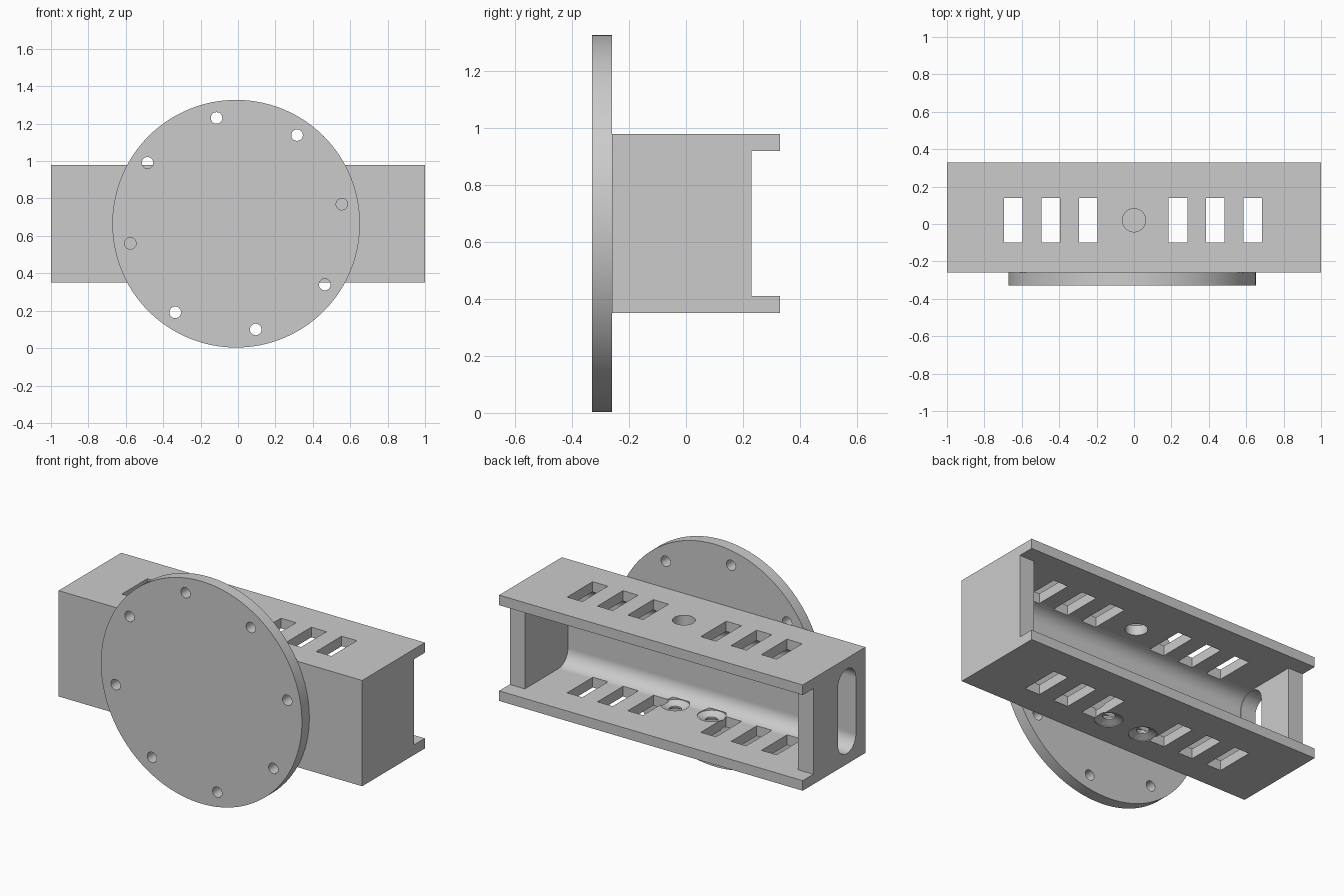
import bpy, bmesh
from math import sin, cos, pi, radians
from mathutils import Vector

if "Cube" in bpy.data.objects:
    bpy.data.objects.remove(bpy.data.objects["Cube"], do_unlink=True)

grey = bpy.data.materials.new("plain grey")
grey.use_nodes = True
grey.diffuse_color = (0.6, 0.6, 0.6, 1)
grey.node_tree.nodes["Principled BSDF"].inputs["Base Color"].default_value = (0.6, 0.6, 0.6, 1)


def arc(cu, cv, r, start, end, n):
    """Points on an arc, angles in degrees."""
    return [(cu + r * cos(radians(start + (end - start) * i / n)),
             cv + r * sin(radians(start + (end - start) * i / n))) for i in range(n + 1)]


def circle(cu, cv, r, n=48):
    return arc(cu, cv, r, 0, 360, n)[:-1]


def rect(u0, u1, v0, v1):
    return [(u0, v0), (u1, v0), (u1, v1), (u0, v1)]


def place(axis, u, v, w):
    return {"x": Vector((w, u, v)), "y": Vector((u, w, v)), "z": Vector((u, v, w))}[axis]


def loft(name, axis, sections):
    """Solid through matching outlines, given as (outline, position along axis)."""
    bm = bmesh.new()
    rings = [[bm.verts.new(place(axis, u, v, w)) for u, v in outline] for outline, w in sections]
    n = len(rings[0])
    for a, b in zip(rings, rings[1:]):
        for i in range(n):
            j = (i + 1) % n
            bm.faces.new((a[i], a[j], b[j], b[i]))
    bm.faces.new(rings[0])
    bm.faces.new(rings[-1])
    bmesh.ops.recalc_face_normals(bm, faces=bm.faces)
    mesh = bpy.data.meshes.new(name)
    bm.to_mesh(mesh)
    bm.free()
    mesh.materials.append(grey)
    obj = bpy.data.objects.new(name, mesh)
    bpy.context.collection.objects.link(obj)
    return obj


def prism(name, axis, outline, lo, hi):
    return loft(name, axis, [(outline, lo), (outline, hi)])


def activate(obj):
    bpy.ops.object.select_all(action="DESELECT")
    obj.select_set(True)
    bpy.context.view_layer.objects.active = obj


def cut(obj, cutter):
    cutter.hide_render = True
    mod = obj.modifiers.new("cut", "BOOLEAN")
    mod.operation, mod.solver, mod.object = "DIFFERENCE", "EXACT", cutter
    activate(obj)
    bpy.ops.object.modifier_apply(modifier=mod.name)
    bpy.data.objects.remove(cutter, do_unlink=True)


def finish(obj):
    activate(obj)
    bpy.ops.object.shade_smooth_by_angle(angle=radians(30))
    obj.modifiers.new("even shading", "WEIGHTED_NORMAL").keep_sharp = True


# Housing: block with side walls set back from the two lips
BOTTOM, TOP, FLOOR, CEILING = 0.35, 0.98, 0.41, 0.92
housing = prism("housing", "x", rect(-0.26, 0.33, BOTTOM, TOP), -1, 1)
cut(housing, prism("rear_step", "x", rect(0.23, 0.5, FLOOR, CEILING), -1.1, 1.1))

# Cavity, open at the back, with rounded front corners
R, WALL = 0.09, -0.175
cavity = ([(0.4, FLOOR), (0.4, CEILING)]
          + arc(WALL + R, CEILING - R, R, 90, 180, 10)
          + arc(WALL + R, FLOOR + R, R, 180, 270, 10))
cut(housing, prism("cavity", "x", cavity, -0.9, 0.9))

# Rounded slot through one end wall
S = 0.085
slot = (arc(-0.085, CEILING - S - 0.003, S, 0, 180, 16)
        + arc(-0.085, FLOOR + S + 0.003, S, 180, 360, 16))
cut(housing, prism("end_slot", "x", slot, -1.1, -0.85))

# Vent windows through both plates
for side in (-1, 1):
    for k in range(3):
        x = side * (0.24 + 0.2 * k) - 0.005
        cut(housing, prism("vent", "z", rect(x - 0.05, x + 0.05, -0.10, 0.14), 0.2, 1.1))

# Cable hole in the top plate, screw holes sunk from both faces of the bottom plate
cut(housing, prism("cable_hole", "z", circle(0, 0.02, 0.062), 0.8, 1.1))
for x in (-0.12, 0.12):
    wide, narrow = circle(x, -0.07, 0.078, 32), circle(x, -0.07, 0.035, 32)
    cut(housing, loft("screw_hole", "z", [
        (wide, BOTTOM - 0.01), (wide, BOTTOM + 0.005), (narrow, BOTTOM + 0.025),
        (narrow, FLOOR - 0.025), (wide, FLOOR - 0.005), (wide, FLOOR + 0.01)]))
finish(housing)

# Round mounting flange with a ring of bolt holes
CX, CZ = -0.01, 0.665
flange = prism("mounting_flange", "y", circle(CX, CZ, 0.662, 128), -0.33, -0.26)
for k in range(8):
    a = radians(10.5) + k * pi / 4
    cut(flange, prism("bolt_hole", "y",
                      circle(CX + 0.575 * cos(a), CZ + 0.575 * sin(a), 0.031, 24), -0.4, -0.2))
finish(flange)
